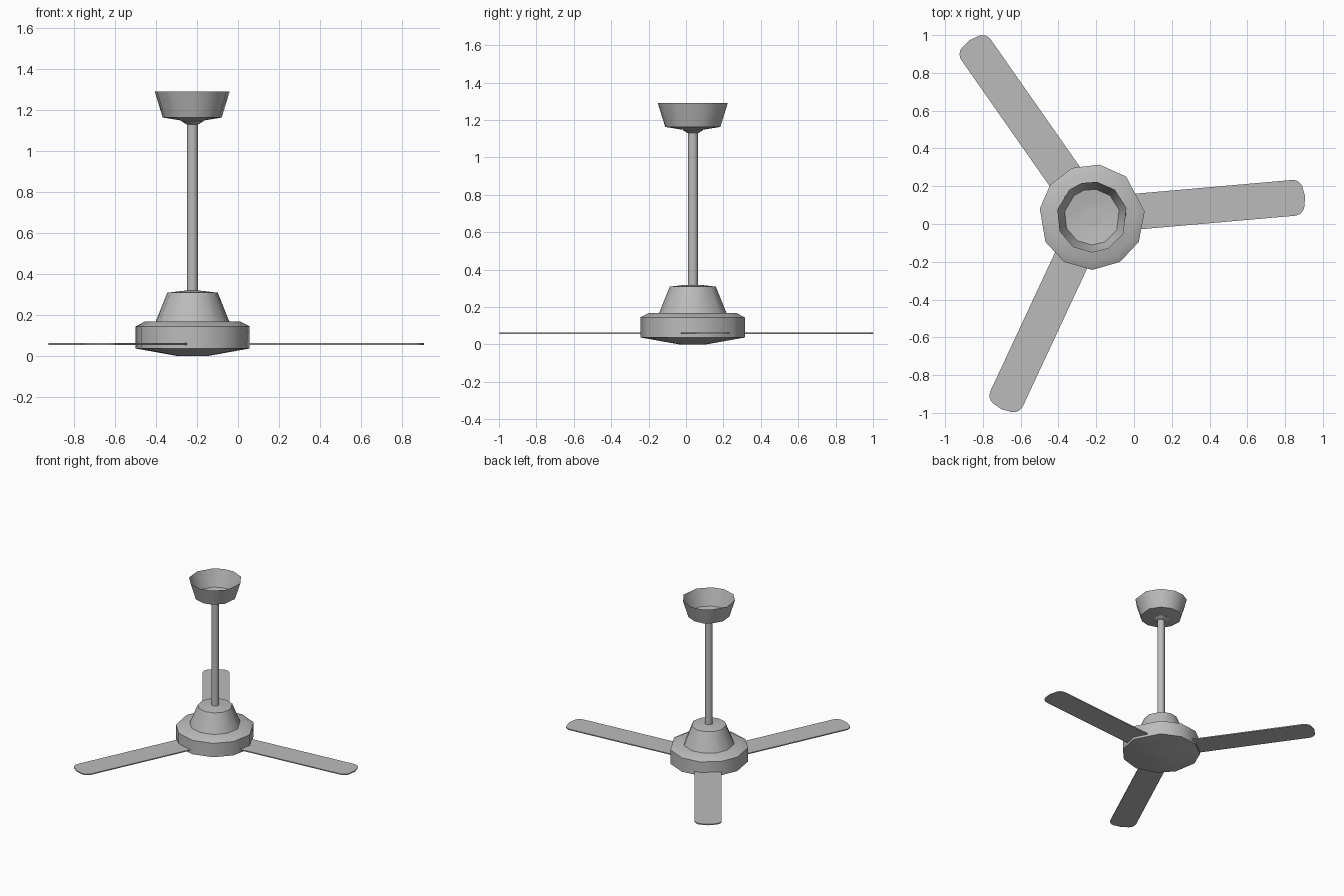
import bpy
import bmesh
from math import cos, sin, radians, pi

if "Cube" in bpy.data.objects:
    bpy.data.objects.remove(bpy.data.objects["Cube"])

AXIS = (-0.222, 0.037)        # vertical axis of the hanging assembly
BLADE_AXIS = (-0.222, 0.045)
HOUSING_ANGLES = (6, 50, 82, 112, 142, 171, 208, 238, 270, 302, 332)
CANOPY_ANGLES = (15, 50, 82, 107, 130, 168, 204, 238, 270, 297, 332)

grey = bpy.data.materials.new("painted grey metal")
grey.use_nodes = True
colour = (0.5, 0.5, 0.5, 1)
grey.diffuse_color = colour
grey.node_tree.nodes["Principled BSDF"].inputs["Base Color"].default_value = colour


def finish(name, bm, angle=40):
    mesh = bpy.data.meshes.new(name)
    bm.to_mesh(mesh)
    bm.free()
    obj = bpy.data.objects.new(name, mesh)
    bpy.context.collection.objects.link(obj)
    mesh.materials.append(grey)
    bpy.ops.object.select_all(action="DESELECT")
    obj.select_set(True)
    bpy.context.view_layer.objects.active = obj
    bpy.ops.object.shade_smooth_by_angle(angle=radians(angle))
    return obj


def lathe(name, profile, angles, cap_bottom=True, cap_top=True):
    """Sweep (radius, height) pairs, bottom to top, round the axis."""
    bm = bmesh.new()
    rings = [[bm.verts.new((AXIS[0] + r * cos(radians(a)),
                            AXIS[1] + r * sin(radians(a)), z)) for a in angles]
             for r, z in profile]
    n = len(angles)
    for low, high in zip(rings, rings[1:]):
        for i in range(n):
            j = (i + 1) % n
            bm.faces.new((low[i], low[j], high[j], high[i]))
    if cap_bottom:
        bm.faces.new(rings[0][::-1])
    if cap_top:
        bm.faces.new(rings[-1])
    return finish(name, bm)


def blade(name, heading):
    """Flat paddle with rounded outer corners and a slightly bowed tip."""
    half, corner, length, root = 0.095, 0.055, 1.125, 0.2
    outline = [(root, -half)]
    for side in (-1, 1):
        arc = [(length - corner + corner * cos(t * pi / 10),
                side * (half - corner + corner * sin(t * pi / 10))) for t in range(6)]
        outline += arc[::-1] if side < 0 else [(length + 0.008, 0)] + arc
    outline.append((root, half))
    c, s = cos(radians(heading)), sin(radians(heading))
    bm = bmesh.new()
    base = bm.faces.new([bm.verts.new((BLADE_AXIS[0] + u * c - v * s,
                                       BLADE_AXIS[1] + u * s + v * c, 0.055))
                         for u, v in outline])
    top = bmesh.ops.extrude_face_region(bm, geom=[base])["geom"]
    bmesh.ops.translate(bm, vec=(0, 0, 0.008),
                        verts=[g for g in top if isinstance(g, bmesh.types.BMVert)])
    bmesh.ops.recalc_face_normals(bm, faces=bm.faces)
    return finish(name, bm)


# Motor housing, drum with a shallow dished underside
lathe("motor_housing",
      [(0.07, 0), (0.28, 0.037), (0.28, 0.145), (0.235, 0.168)], HOUSING_ANGLES)

# Tapered cover above the motor
lathe("motor_cover",
      [(0.182, 0.166), (0.124, 0.309), (0.04, 0.319)], HOUSING_ANGLES, cap_bottom=False)

# Hanging rod
lathe("down_rod", [(0.027, 0.3), (0.027, 1.15)], range(0, 360, 20))

# Open ceiling cup with a small collar round the rod
lathe("ceiling_canopy",
      [(0.055, 1.148), (0.148, 1.163), (0.188, 1.29)], CANOPY_ANGLES, cap_top=False)
lathe("rod_collar", [(0.03, 1.13), (0.055, 1.146), (0.055, 1.152)], range(0, 360, 20))

# Three blades
for number, heading in enumerate((5, 125, 245), 1):
    blade(f"fan_blade_{number}", heading)
